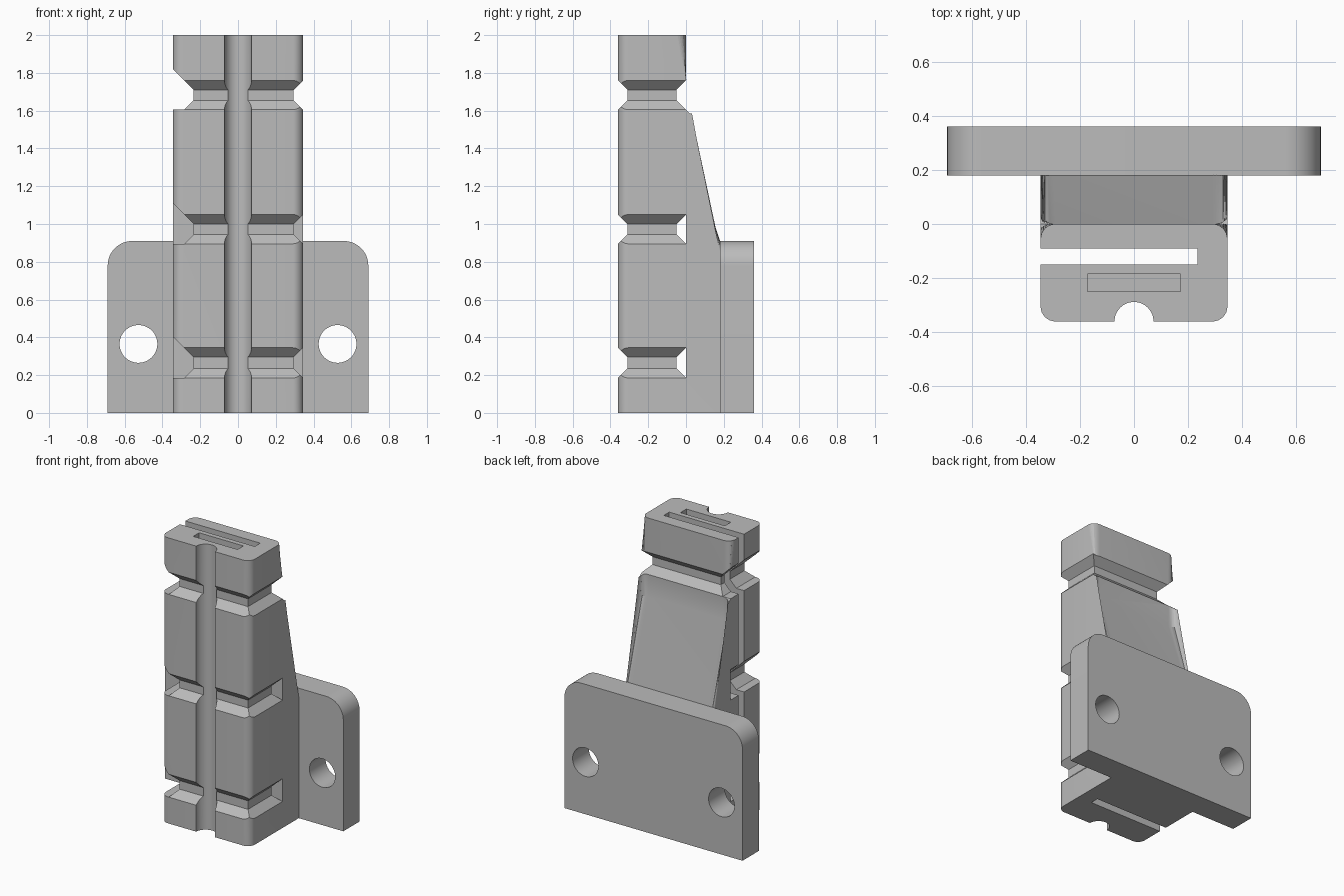
import bpy, bmesh, math

if "Cube" in bpy.data.objects:
    bpy.data.objects.remove(bpy.data.objects["Cube"])

grey = bpy.data.materials.new("plain_grey")
grey.use_nodes = True
COLOUR = (0.5, 0.5, 0.5, 1)
grey.diffuse_color = COLOUR
grey.node_tree.nodes["Principled BSDF"].inputs["Base Color"].default_value = COLOUR

HALF_W, FRONT, RADIUS = 0.345, -0.36, 0.055
GROOVE_DEPTH = 0.05


def add_object(name, bm):
    bmesh.ops.recalc_face_normals(bm, faces=bm.faces)
    mesh = bpy.data.meshes.new(name)
    bm.to_mesh(mesh)
    bm.free()
    mesh.materials.append(grey)
    obj = bpy.data.objects.new(name, mesh)
    bpy.context.collection.objects.link(obj)
    return obj


def loft(loops):
    """Closed solid through point loops of equal length."""
    bm = bmesh.new()
    rings = [[bm.verts.new(p) for p in loop] for loop in loops]
    count = len(rings[0])
    for a, b in zip(rings, rings[1:]):
        for i in range(count):
            j = (i + 1) % count
            bm.faces.new((a[i], a[j], b[j], b[i]))
    bm.faces.new(rings[0])
    bm.faces.new(rings[-1])
    return bm


def rectangle(x0, x1, y0, y1, z):
    return [(x0, y0, z), (x1, y0, z), (x1, y1, z), (x0, y1, z)]


def box(name, x0, x1, y0, y1, z0, z1):
    return add_object(name, loft([rectangle(x0, x1, y0, y1, z) for z in (z0, z1)]))


def prism_along_y(name, outline, y0, y1):
    return add_object(name, loft([[(x, y, z) for x, z in outline] for y in (y0, y1)]))


def circle(cx, cy, r, steps=48):
    turn = 2 * math.pi / steps
    return [(cx + r * math.cos(i * turn), cy + r * math.sin(i * turn)) for i in range(steps)]


def cut(target, cutter):
    """Subtract the cutter and remove it."""
    mod = target.modifiers.new("cut", 'BOOLEAN')
    mod.operation, mod.solver, mod.object = 'DIFFERENCE', 'EXACT', cutter
    with bpy.context.temp_override(object=target, active_object=target):
        bpy.ops.object.modifier_apply(modifier=mod.name)
    bpy.data.objects.remove(cutter)


def smooth(obj):
    bpy.ops.object.select_all(action='DESELECT')
    obj.select_set(True)
    bpy.context.view_layer.objects.active = obj
    bpy.ops.object.shade_smooth_by_angle(angle=math.radians(25))


# Column with sloping rear brace, its tail hidden inside the plate
profile = [(FRONT, 0), (0.18, 0), (0.18, 0.5), (0.24, 0.5), (0.24, 0.73),
           (0, 1.45), (0, 2), (FRONT, 2)]
bm = loft([[(x, y, z) for y, z in profile] for x in (-HALF_W, HALF_W)])


def is_rounded(edge):
    a, b = (v.co for v in edge.verts)
    if abs(a.x - b.x) > 0.01 or abs(a.z - b.z) < 0.01:
        return False
    middle = (a + b) / 2
    return middle.y < 0.01 or middle.z > 0.9


bmesh.ops.bevel(bm, geom=[e for e in bm.edges if is_rounded(e)], offset=RADIUS,
                segments=8, profile=0.5, affect='EDGES')
column = add_object("column", bm)

# Ring grooves, each with a deeper notch on the right side
for low, high, back in ((0.185, 0.345, 0), (0.895, 1.05, 0), (1.605, 1.76, 0.1)):
    ring = box("ring_cutter", -0.6, 0.6, -0.6, back, low - 0.02, high + 0.02)
    levels = ((low - 0.05, 0.05), (low + 0.05, -GROOVE_DEPTH),
              (high - 0.05, -GROOVE_DEPTH), (high + 0.05, 0.05))
    core = add_object("ring_core", loft([
        rectangle(-HALF_W - d, HALF_W + d, FRONT - d, d, z) for z, d in levels]))
    cut(ring, core)
    cut(column, ring)
    inner = -0.235
    notch = [(-0.4, low), (inner - 0.05, low), (inner, low + 0.05),
             (inner, high - 0.05), (-0.4, high + 0.115)]
    cut(column, prism_along_y("notch_cutter", notch, -0.6, back))

# Full-height slot, blind pocket in the top and round front channel
cut(column, box("slot_cutter", -0.5, 0.235, -0.15, -0.09, -0.1, 2.1))
cut(column, box("pocket_cutter", -0.172, 0.172, -0.25, -0.185, 1.7, 2.1))
cut(column, add_object("channel_cutter", loft([
    [(x, y, z) for x, y in circle(0, FRONT, 0.072)] for z in (-0.1, 2.1)])))
smooth(column)

# Mounting plate with rounded top corners and two bolt holes
PLATE_W, PLATE_TOP, CORNER = 0.69, 0.91, 0.13
outline = [(-PLATE_W, 0), (PLATE_W, 0)]
for side, start in ((1, 0), (-1, 90)):
    for i in range(13):
        angle = math.radians(start + i * 7.5)
        outline.append((side * (PLATE_W - CORNER) + CORNER * math.cos(angle),
                        PLATE_TOP - CORNER + CORNER * math.sin(angle)))
plate = prism_along_y("mounting_plate", outline, 0.18, 0.36)
for side in (-1, 1):
    cut(plate, prism_along_y("hole_cutter", circle(side * 0.527, 0.365, 0.1), 0, 0.6))
smooth(plate)
